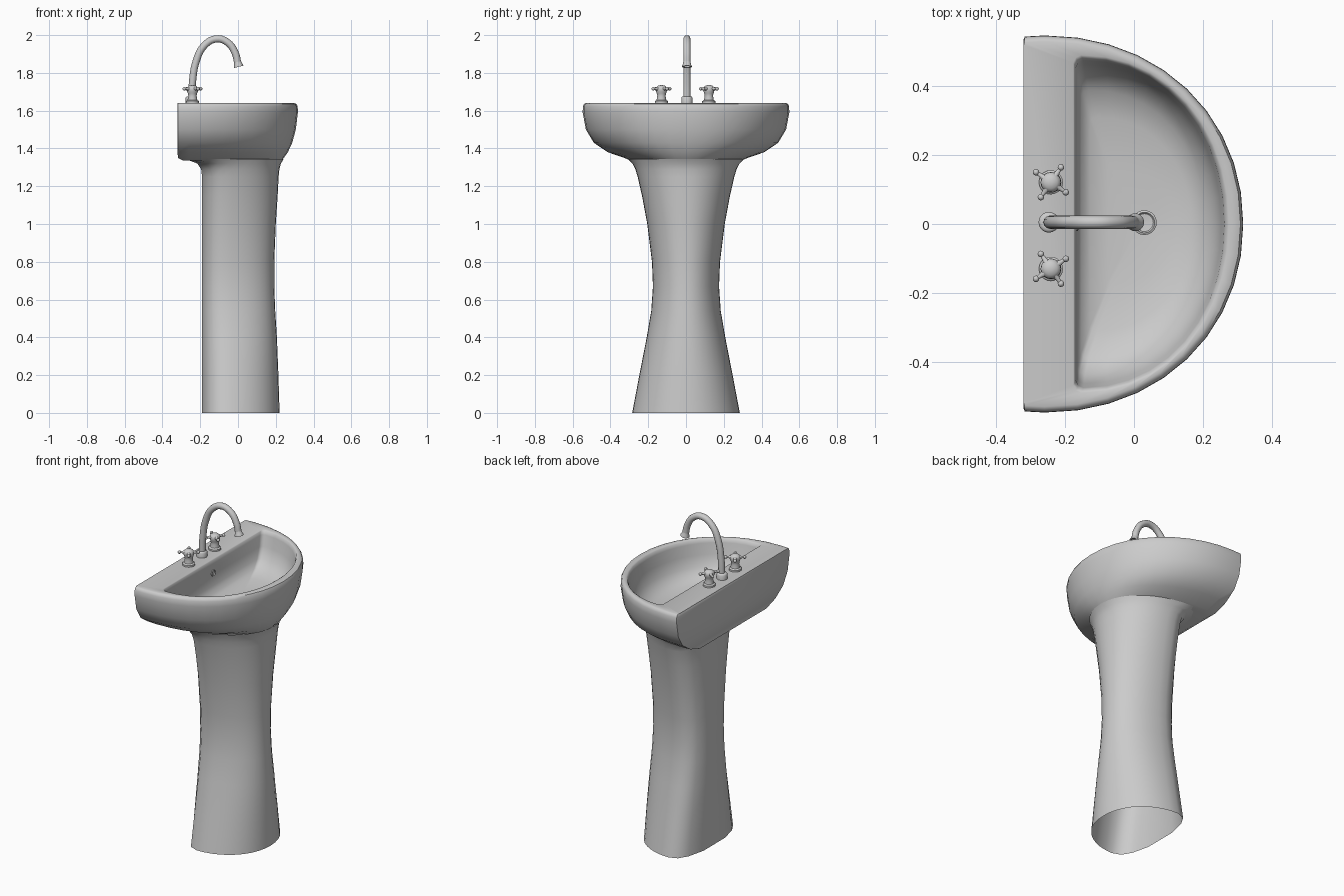
import bpy, bmesh, math
from mathutils import Matrix, Vector

old = bpy.data.objects.get("Cube")
if old:
    bpy.data.objects.remove(old)

grey = bpy.data.materials.new("ceramic_grey")
grey.use_nodes = True
GREY = (0.6, 0.6, 0.6, 1)
grey.diffuse_color = GREY
grey.node_tree.nodes["Principled BSDF"].inputs["Base Color"].default_value = GREY


def finish(name, bm):
    bmesh.ops.recalc_face_normals(bm, faces=bm.faces[:])
    mesh = bpy.data.meshes.new(name)
    bm.to_mesh(mesh)
    bm.free()
    mesh.materials.append(grey)
    ob = bpy.data.objects.new(name, mesh)
    bpy.context.collection.objects.link(ob)
    bpy.ops.object.select_all(action="DESELECT")
    ob.select_set(True)
    bpy.context.view_layer.objects.active = ob
    bpy.ops.object.shade_smooth_by_angle(angle=math.radians(42))


def d_ring(z, back, front, half, straight, corner):
    """D-shaped outline: full curved front, straight sides, shaped back corners."""
    centre, n = back + straight, 20
    pts = []
    for i in range(n + 1):
        a = math.pi * (i / n - 0.5)
        c, s = max(math.cos(a), 0) ** .96, math.copysign(abs(math.sin(a)) ** .96, math.sin(a))
        pts.append((centre + (front - centre) * c, half * s, z))
    side = [(back + dx, half * f, z) for dx, f in corner]
    return pts + side + [(x, -y, z) for x, y, z in reversed(side)]


def loft(bm, rings):
    rows = [[bm.verts.new(p) for p in r] for r in rings]
    for a, b in zip(rows, rows[1:]):
        for i in range(len(a)):
            j = (i + 1) % len(a)
            bm.faces.new((a[i], a[j], b[j], b[i]))
    return rows


def lathe(bm, profile, matrix, n=20):
    """Revolve (radius, height) pairs and close both ends."""
    rows = loft(bm, [[matrix @ Vector((r * math.cos(2 * math.pi * i / n),
                                       r * math.sin(2 * math.pi * i / n), h))
                      for i in range(n)] for r, h in profile])
    bm.faces.new(rows[0][::-1])
    bm.faces.new(rows[-1])


# Pedestal: waisted shell with a rounded back, open underneath
pedestal = [(0, -.2, .22, .285), (.2, -.2, .214, .247), (.4, -.2, .206, .208),
            (.54, -.2, .197, .184), (.67, -.2, .192, .175), (.8, -.2, .192, .18),
            (1, -.2, .2, .205), (1.15, -.2, .21, .233), (1.25, -.2, .215, .256),
            (1.29, -.205, .219, .268), (1.32, -.225, .227, .283), (1.345, -.29, .242, .31)]
bm = bmesh.new()
loft(bm, [d_ring(*p, .12, [(.068, .93), (.035, .73), (.01, .36)]) for p in pedestal])
finish("pedestal", bm)

# Basin: outer bowl, rim, then inner bowl down to the drain
outer = [(1.335, -.29, .23, .29), (1.35, -.318, .243, .327), (1.38, -.32, .264, .414),
         (1.43, -.32, .287, .488), (1.5, -.32, .306, .53), (1.59, -.32, .317, .547),
         (1.622, -.32, .316, .546), (1.636, -.32, .309, .539), (1.64, -.32, .298, .53)]
inner = [(1.64, -.176, .276, .49), (1.635, -.172, .268, .482), (1.615, -.169, .262, .475),
         (1.55, -.167, .253, .463), (1.485, -.164, .236, .437), (1.445, -.153, .205, .39),
         (1.422, -.128, .165, .31), (1.412, -.075, .115, .17), (1.406, -.01, .065, .045)]
bm = bmesh.new()
rows = loft(bm, [d_ring(*p, .06, [(.003, .994), (0, .98)]) for p in outer]
            + [d_ring(*p, .022, [(.007, .985), (0, .955)]) for p in inner])
bm.faces.new(rows[0][::-1])
bm.faces.new(rows[-1])
finish("basin", bm)

# Drain and overflow fittings
bm = bmesh.new()
lathe(bm, [(.036, .0), (.036, .006), (.03, .009), (.026, .004), (.008, .002)],
      Matrix.Translation((.03, .004, 1.406)))
finish("drain", bm)
bm = bmesh.new()
lathe(bm, [(.02, -.01), (.02, .004), (.015, .006), (.012, -.002)],
      Matrix.Translation((-.167, 0, 1.56)) @ Matrix.Rotation(math.pi / 2, 4, "Y"))
finish("overflow", bm)

# Swan-neck spout
SPOUT_Y = .005
curve = bpy.data.curves.new("spout", "CURVE")
curve.dimensions = "3D"
curve.bevel_depth = .019
curve.bevel_resolution = 4
curve.resolution_u = 5
curve.use_fill_caps = True
path = [(-.245, 1.65), (-.241, 1.75), (-.222, 1.86), (-.18, 1.943), (-.115, 1.98),
        (-.055, 1.961), (-.015, 1.905), (0, 1.845)]
spline = curve.splines.new("BEZIER")
spline.bezier_points.add(len(path) - 1)
for p, (x, z) in zip(spline.bezier_points, path):
    p.co = (x, SPOUT_Y, z)
    p.handle_left_type = p.handle_right_type = "AUTO"
curve.materials.append(grey)
bpy.context.collection.objects.link(bpy.data.objects.new("spout", curve))

bm = bmesh.new()
lathe(bm, [(.03, 0), (.03, .03), (.026, .036), (.019, .038)],
      Matrix.Translation((-.247, SPOUT_Y, 1.638)))
finish("spout_collar", bm)
bm = bmesh.new()
lathe(bm, [(.018, .03), (.022, .012), (.026, .004), (.026, 0), (.018, 0), (.016, .01)],
      Matrix.Translation((.004, SPOUT_Y, 1.832)) @ Matrix.Rotation(-.25, 4, "Y"))
finish("spout_tip", bm)

# Cross-head taps with ball-ended arms, mirrored across the spout
for side, y, name in ((1, .121, "left_tap"), (-1, -.13, "right_tap")):
    bm = bmesh.new()
    base = Matrix.Translation((-.241, y, 1.638))
    lathe(bm, [(.035, 0), (.035, .012), (.026, .018), (.022, .04), (.024, .052),
               (.028, .062), (.03, .074), (.028, .086), (.018, .094), (.006, .097)], base)
    for k in range(4):
        turn = base @ Matrix.Translation((0, 0, .078)) @ Matrix.Rotation(
            side * math.radians(56 + 90 * k), 4, "Z")
        lathe(bm, [(.014, .018), (.007, .034), (.005, .05)],
              turn @ Matrix.Rotation(math.pi / 2, 4, "Y"), 10)
        bmesh.ops.create_uvsphere(bm, u_segments=12, v_segments=8, radius=.0095,
                                  matrix=turn @ Matrix.Translation((.052, 0, 0)))
    finish(name, bm)
